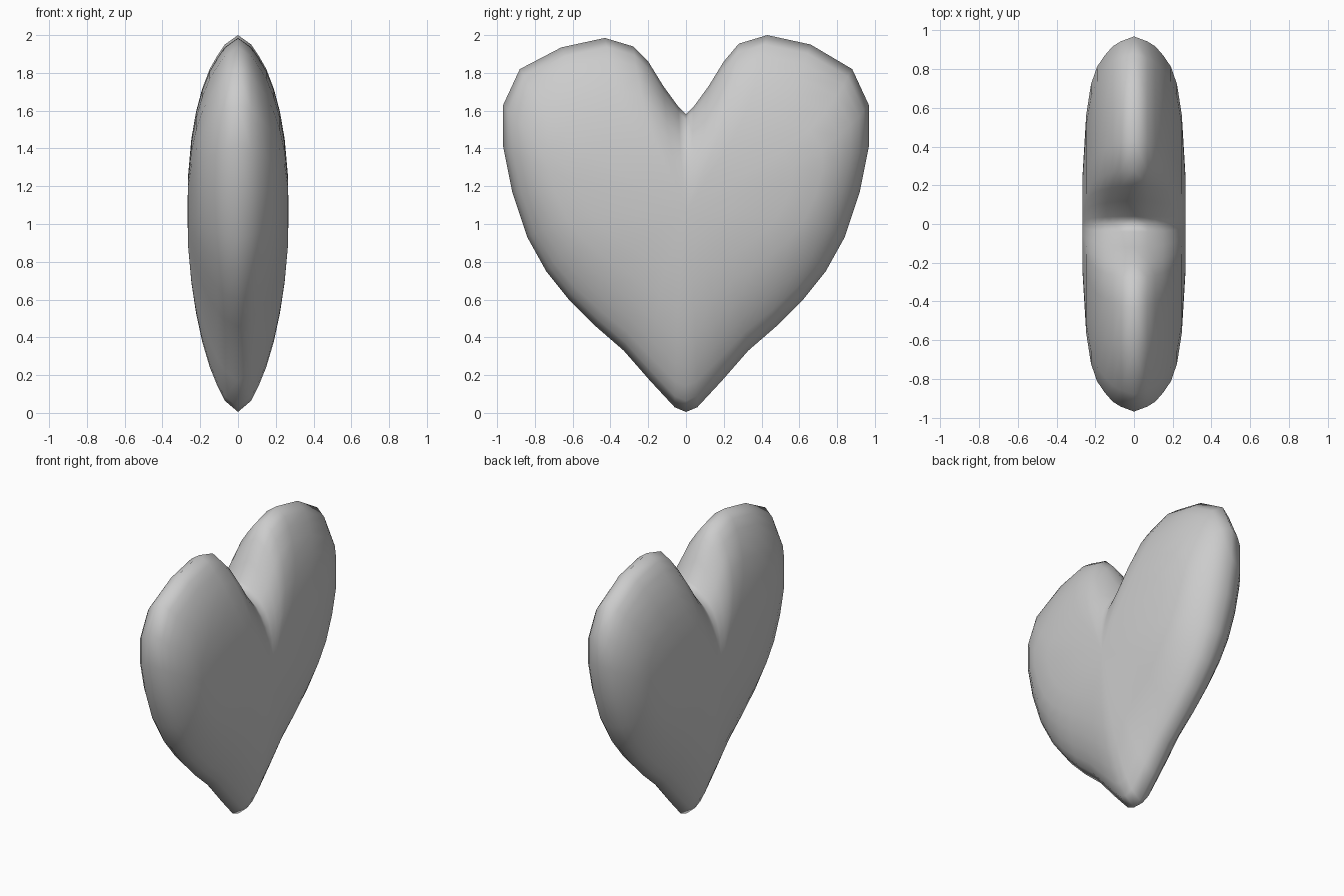
import bpy, bmesh

if "Cube" in bpy.data.objects:
    bpy.data.objects.remove(bpy.data.objects["Cube"])

# Half outline of the heart (y, z), from bottom tip round to the notch
half = [(0, 0.005), (0.06, 0.03), (0.19, 0.17), (0.33, 0.33), (0.48, 0.46),
        (0.62, 0.60), (0.74, 0.75), (0.84, 0.93), (0.92, 1.17), (0.968, 1.41),
        (0.968, 1.63), (0.88, 1.82), (0.66, 1.95), (0.43, 2.0), (0.28, 1.955),
        (0.20, 1.86), (0.12, 1.73), (0.04, 1.62), (0, 1.58)]
# Left lobe is a touch lower than the right one
left = [(-y, z - 0.015 if z > 1.9 else z) for y, z in half[1:-1]]
outline = half + left[::-1]

# Pillow layers: thickness x, scale in y, scale in z, centre height
layers = [(0.0, 1.0, 1.0, 1.0), (0.07, 0.973, 0.945, 1.005),
          (0.11, 0.947, 0.875, 1.015), (0.15, 0.90, 0.79, 1.03),
          (0.19, 0.84, 0.67, 1.045), (0.222, 0.745, 0.535, 1.06),
          (0.247, 0.58, 0.38, 1.07), (0.265, 0.27, 0.18, 1.07)]

bm = bmesh.new()


def ring(x, sy, sz, c):
    return [bm.verts.new((x, y * sy, c + (z - 1.0) * sz)) for y, z in outline]


n = len(outline)
rim = ring(*layers[0])
for side in (1, -1):
    prev = rim
    for x, sy, sz, c in layers[1:]:
        cur = ring(x * side, sy, sz, c)
        for i in range(n):
            j = (i + 1) % n
            bm.faces.new((prev[i], prev[j], cur[j], cur[i]))
        prev = cur
    # Close the face with a fan
    centre = bm.verts.new((0.267 * side, 0, 1.06))
    for i in range(n):
        bm.faces.new((prev[i], prev[(i + 1) % n], centre))

bmesh.ops.recalc_face_normals(bm, faces=bm.faces)
for f in bm.faces:
    f.smooth = True
mesh = bpy.data.meshes.new("heart")
bm.to_mesh(mesh)
bm.free()
heart = bpy.data.objects.new("heart", mesh)
bpy.context.collection.objects.link(heart)
